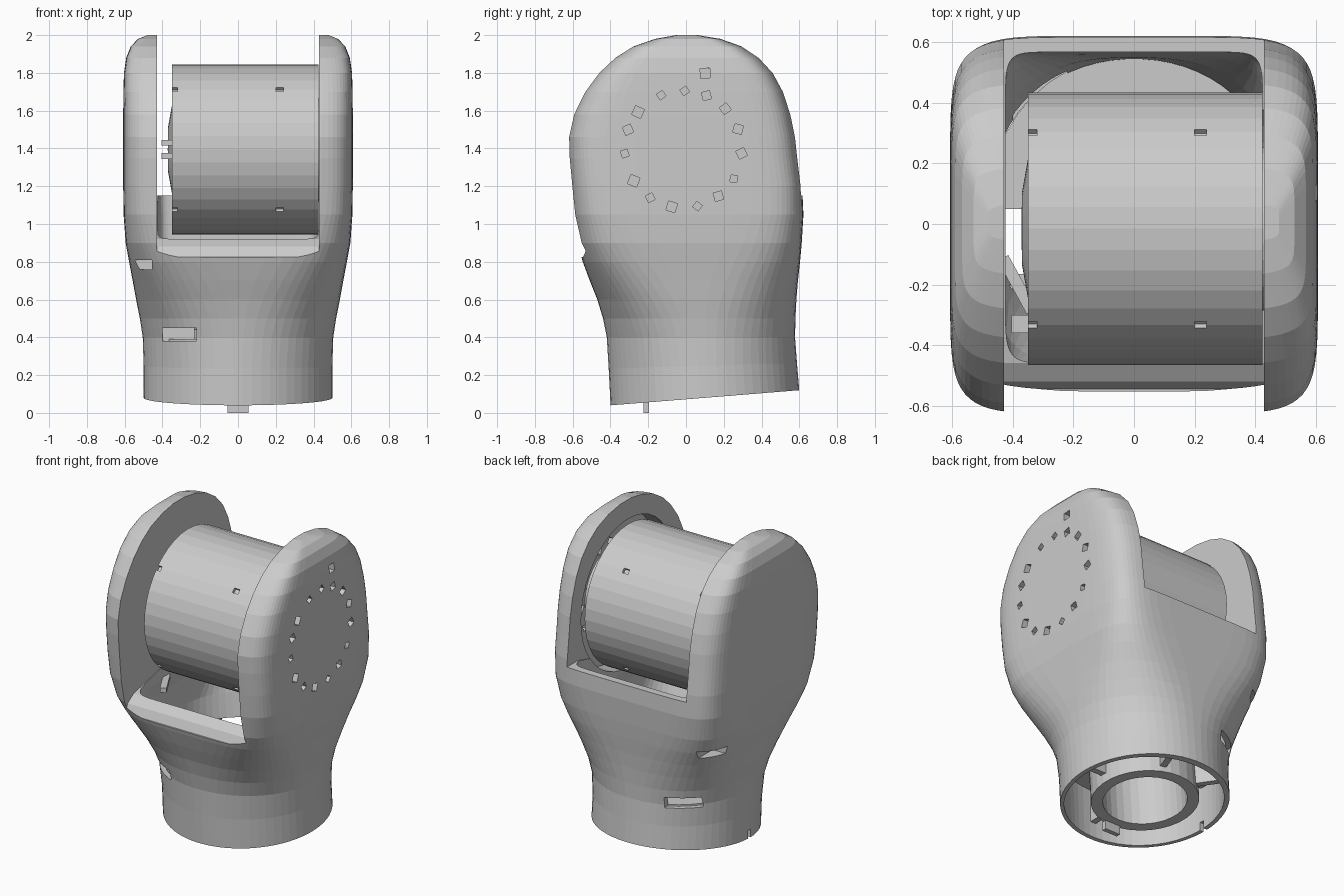
import bpy, bmesh, math, random
from mathutils import Matrix, Vector

if "Cube" in bpy.data.objects:
    bpy.data.objects.remove(bpy.data.objects["Cube"])

random.seed(4)
TILT = 0.08          # slope of the open bottom end
HUB = Vector((0, -0.015, 1.395))


def finish(name, bm):
    bmesh.ops.recalc_face_normals(bm, faces=bm.faces)
    me = bpy.data.meshes.new(name)
    bm.to_mesh(me)
    bm.free()
    ob = bpy.data.objects.new(name, me)
    bpy.context.collection.objects.link(ob)
    return ob


def loft(name, rows, seg=64):
    """Stack of superellipse sections: z, half width, y front, y back, power, tilt."""
    bm = bmesh.new()
    rings = []
    for z, hx, y0, y1, n, tilt in rows:
        ring = []
        for i in range(seg):
            a = 2 * math.pi * (i + 0.5) / seg
            c, s = math.cos(a), math.sin(a)
            x = hx * math.copysign(abs(c) ** (2 / n), c)
            y = (y0 + y1) / 2 + (y1 - y0) / 2 * math.copysign(abs(s) ** (2 / n), s)
            ring.append(bm.verts.new((x, y, z + tilt * (y - 0.1))))
        rings.append(ring)
    for a, b in zip(rings, rings[1:]):
        for i in range(seg):
            j = (i + 1) % seg
            bm.faces.new((a[i], a[j], b[j], b[i]))
    bm.faces.new(rings[0])
    bm.faces.new(rings[-1])
    return finish(name, bm)


def box(name, centre, size, rot=None):
    bm = bmesh.new()
    m = Matrix.Translation(centre) @ (rot or Matrix()) @ Matrix.Diagonal((*size, 1))
    bmesh.ops.create_cube(bm, size=1, matrix=m)
    return finish(name, bm)


def lathe(name, profile, centre, axis='Z', seg=40, tilt=0.0):
    """Revolve a closed (radius, height) loop; radius 0 gives a solid end."""
    bm = bmesh.new()
    vs = [bm.verts.new((r, 0, h)) for r, h in profile]
    es = [bm.edges.new((vs[i], vs[(i + 1) % len(vs)])) for i in range(len(vs))
          if profile[i][0] > 0 or profile[(i + 1) % len(vs)][0] > 0]
    bmesh.ops.spin(bm, geom=vs + es, axis=(0, 0, 1), cent=(0, 0, 0),
                   angle=2 * math.pi, steps=seg)
    bmesh.ops.remove_doubles(bm, verts=bm.verts, dist=1e-5)
    rot = Matrix.Rotation(math.pi / 2, 4, 'Y') if axis == 'X' else Matrix.Rotation(tilt, 4, 'X')
    bm.transform(Matrix.Translation(centre) @ rot)
    return finish(name, bm)


def rod(name, x0, x1, r, seg=40):
    return lathe(name, [(0, x0), (r, x0), (r, x1), (0, x1)], HUB, 'X', seg)


def prism(name, pts, half):
    """Extrude a y-z outline across x."""
    bm = bmesh.new()
    f = bm.faces.new([bm.verts.new((-half, y, z)) for y, z in pts])
    out = bmesh.ops.extrude_face_region(bm, geom=[f])
    bmesh.ops.translate(bm, vec=(2 * half, 0, 0),
                        verts=[v for v in out['geom'] if isinstance(v, bmesh.types.BMVert)])
    return finish(name, bm)


def cut(ob, *cutters):
    for c in cutters:
        c.hide_render = True
        m = ob.modifiers.new('cut', 'BOOLEAN')
        m.operation, m.solver, m.object = 'DIFFERENCE', 'EXACT', c
        bpy.context.view_layer.objects.active = ob
        bpy.ops.object.modifier_apply(modifier=m.name)
        bpy.data.objects.remove(c)


# Outer body: round collar flaring into a squarish yoke with a domed top
housing = loft('yoke_housing', [
    (0.08, 0.50, -0.40, 0.60, 2.0, TILT),
    (0.25, 0.50, -0.41, 0.588, 2.0, 0.03),
    (0.40, 0.505, -0.42, 0.578, 2.1, 0),
    (0.50, 0.52, -0.44, 0.58, 2.3, 0),
    (0.60, 0.54, -0.47, 0.585, 2.7, 0),
    (0.70, 0.558, -0.51, 0.593, 3.3, 0),
    (0.80, 0.577, -0.547, 0.604, 4.2, 0),
    (0.90, 0.595, -0.575, 0.613, 5.2, 0),
    (1.05, 0.606, -0.597, 0.622, 6.5, 0),
    (1.20, 0.608, -0.61, 0.615, 7.0, 0),
    (1.35, 0.608, -0.624, 0.597, 7.0, 0),
    (1.46, 0.608, -0.627, 0.585, 7.0, 0),
    (1.58, 0.608, -0.60, 0.56, 7.0, 0),
    (1.70, 0.607, -0.54, 0.52, 7.0, 0),
    (1.80, 0.604, -0.465, 0.465, 7.0, 0),
    (1.88, 0.592, -0.38, 0.39, 7.0, 0),
    (1.94, 0.568, -0.285, 0.30, 7.0, 0),
    (1.98, 0.53, -0.17, 0.19, 7.0, 0),
    (2.00, 0.48, -0.06, 0.07, 6.0, 0)])

# Hollow inside, gap between the cheeks, and round recess behind the drum
cavity = loft('cavity_cutter', [
    (-0.10, 0.47, -0.37, 0.57, 2.0, 0),
    (0.40, 0.475, -0.385, 0.545, 2.1, 0),
    (0.60, 0.49, -0.42, 0.55, 2.6, 0),
    (0.80, 0.46, -0.46, 0.56, 5.0, 0),
    (0.90, 0.425, -0.46, 0.565, 12.0, 0),
    (1.30, 0.425, -0.46, 0.57, 16.0, 0)])
gap = prism('gap_cutter', [(-0.8, 0.80), (-0.545, 0.825), (-0.52, 0.88), (-0.46, 0.92),
                           (0.0, 1.02), (0.5, 1.15), (0.8, 1.15), (0.8, 2.3), (-0.8, 2.3)], 0.43)
cut(housing, cavity, gap, rod('recess_cutter', 0.40, 0.55, 0.48))

# Vent slots on the left, and the notch in the bottom edge
cut(housing,
    box('vent_cutter', (-0.31, 0.08, 0.415), (0.18, 1.4, 0.07)),
    box('upper_vent_cutter', (-0.52, -0.50, 0.785), (0.13, 0.25, 0.05)),
    box('upper_vent_cutter', (-0.52, 0.50, 0.785), (0.13, 0.25, 0.05)),
    box('notch_cutter', (-0.5, 0.06, 0.08), (0.2, 0.03, 0.10)))

# Ring of bolt holes through the right cheek
spots = [(0.31, math.radians(90 + 24 * i)) for i in range(15)] + [(0.42, math.radians(75))]
for r, a in spots:
    a += random.uniform(-0.05, 0.05)
    s = random.uniform(0.035, 0.055)
    cut(housing, box('hole_cutter',
                     (0.6, HUB.y + r * math.cos(a), HUB.z + r * math.sin(a)), (0.2, s, s),
                     Matrix.Rotation(random.uniform(0, 1.5), 4, 'X')))

# Motor drum with small pits, end cap and mounting neck
drum = rod('motor_drum', -0.35, 0.425, 0.45)
for deg in (45, 135, 225, 315):
    for x in (0.22, -0.34):
        a = math.radians(deg)
        cut(drum, box('pit_cutter', (x, HUB.y + 0.45 * math.cos(a), HUB.z + 0.45 * math.sin(a)),
                      (0.04, 0.04, 0.03), Matrix.Rotation(a, 4, 'X')))
lathe('drum_end_cap', [(0, -0.372), (0.12, -0.37), (0.26, -0.345), (0, -0.345)], HUB, 'X', 24)
rod('mounting_neck', 0.42, 0.56, 0.27, 32)

# Terminal pins, cable clip and cable on the left of the drum
for z in (1.36, 1.43):
    box('terminal_pin', (-0.375, -0.33, z), (0.06, 0.06, 0.03))
box('cable', (-0.385, -0.2, 0.9), (0.04, 0.2, 0.03), Matrix.Rotation(0.5, 4, 'Z'))

# Inner bearing tube with its locating tab, seen from below
slope = math.atan(TILT)
lathe('bearing_tube', [(0.25, -0.02), (0.32, -0.02), (0.32, 0.36), (0.25, 0.36)],
      (0, 0.1, 0.10), 'Z', 32, slope)
box('locating_tab', (0, -0.21, 0.06), (0.11, 0.03, 0.12))
for deg in (0, 70, 125, 270):
    a = math.radians(deg)
    box('tube_rib', (0.39 * math.cos(a), 0.1 + 0.39 * math.sin(a), 0.25),
        (0.17, 0.04, 0.22), Matrix.Rotation(a, 4, 'Z'))

# Shelf between tube and body, left open on the left side, and the block behind the vent
shelf = lathe('inner_shelf', [(0.30, 0), (0.475, 0), (0.475, 0.03), (0.30, 0.03)],
              (0, 0.085, 0.36), 'Z', 40)
cut(shelf, box('shelf_cutter', (-0.5, -0.08, 0.37), (0.6, 0.26, 0.2)))
box('vent_block', (-0.32, -0.19, 0.42), (0.18, 0.05, 0.12))
